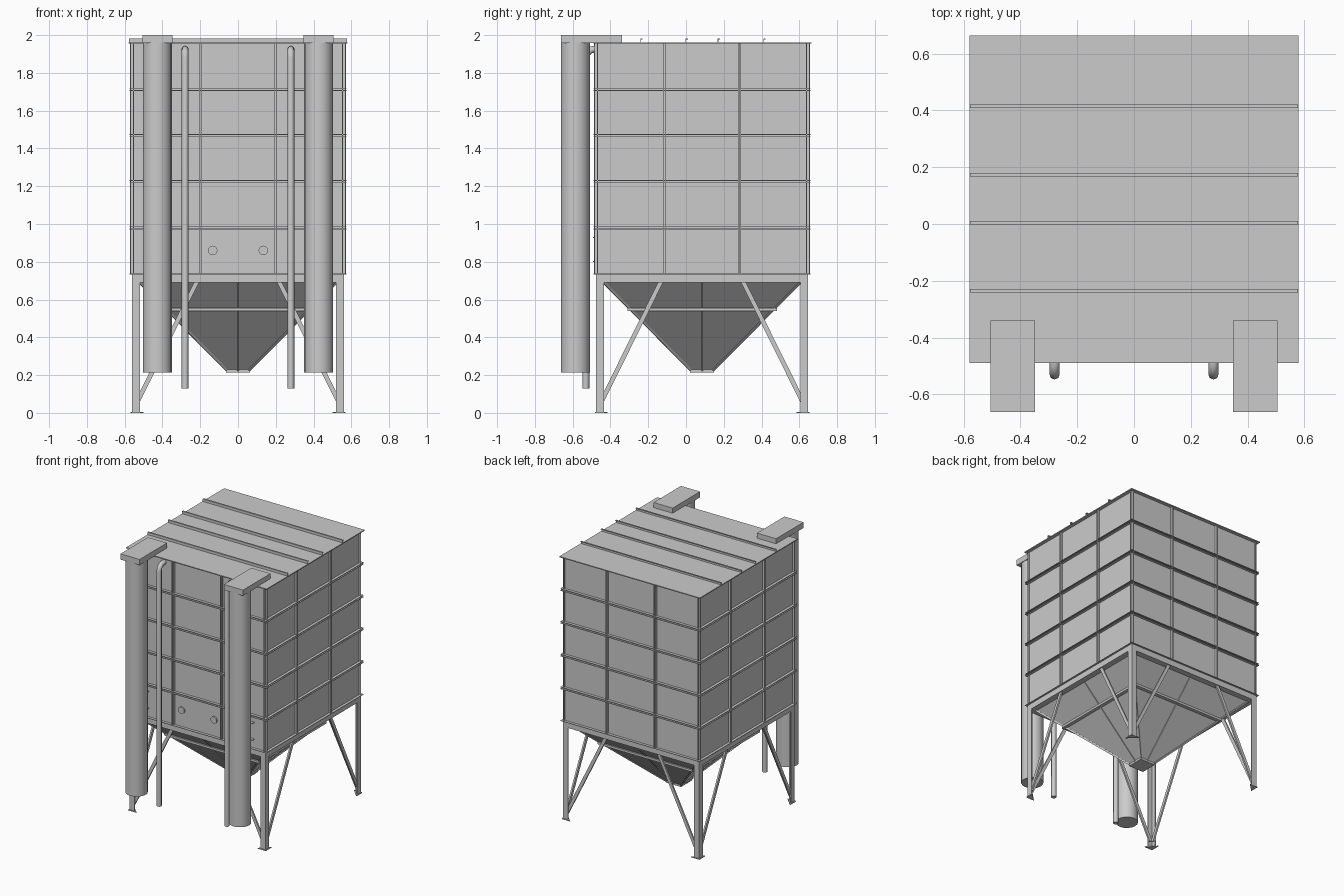
import bpy, bmesh, math
from mathutils import Matrix, Vector

if "Cube" in bpy.data.objects:
    bpy.data.objects.remove(bpy.data.objects["Cube"])

YC = 0.085                                   # bin centre in y
SPIN = [Matrix.Translation((0, YC, 0)) @ Matrix.Rotation(k * math.pi / 2, 4, 'Z') for k in range(4)]
ONE = [Matrix.Identity(4)]


def finish(name, bm):
    bmesh.ops.recalc_face_normals(bm, faces=bm.faces)
    me = bpy.data.meshes.new(name)
    bm.to_mesh(me)
    bm.free()
    ob = bpy.data.objects.new(name, me)
    bpy.context.collection.objects.link(ob)
    return ob


def boxes(name, items, mats=ONE):
    """One object from boxes (x0,x1,y0,y1,z0,z1), repeated by each matrix."""
    bm = bmesh.new()
    for M in mats:
        for x0, x1, y0, y1, z0, z1 in items:
            m = M @ Matrix.Translation(((x0 + x1) / 2, (y0 + y1) / 2, (z0 + z1) / 2))
            m = m @ Matrix.Diagonal((x1 - x0, y1 - y0, z1 - z0, 1))
            bmesh.ops.create_cube(bm, size=1, matrix=m)
    return finish(name, bm)


def bars(name, segs, w, d, mats=SPIN):
    """Rectangular bars between point pairs, repeated by each matrix."""
    bm = bmesh.new()
    for M in mats:
        for a, b in segs:
            a, b = Vector(a), Vector(b)
            ax = (b - a).normalized()
            side = ax.cross(Vector((0, 1, 0))).normalized()
            if side.length < 0.5:
                side = Vector((1, 0, 0))
            up = side.cross(ax)
            R = Matrix((side * w, up * d, ax * (b - a).length)).transposed().to_4x4()
            bmesh.ops.create_cube(bm, size=1, matrix=M @ Matrix.Translation((a + b) / 2) @ R)
    return finish(name, bm)


def smooth(ob):
    bpy.ops.object.select_all(action='DESELECT')
    ob.select_set(True)
    bpy.context.view_layer.objects.active = ob
    bpy.ops.object.shade_smooth_by_angle(angle=math.radians(35))


# bin walls and base frame
H = 0.555
boxes("bin_body", [(-H, H, -H, H, 0.73, 1.957)], SPIN[:1])
boxes("base_beam", [(-0.562, 0.562, -0.562, 0.562, 0.69, 0.735)], SPIN[:1])

# panel flanges: paired horizontal fins on every seam, then vertical fins
levels = [0.735 + i * 0.2445 for i in range(6)]
fins = []
for i, z in enumerate(levels):
    fins += [(-0.575, 0.575, -0.575, -H + 0.002, z + s - 0.002, z + s + 0.002)
             for s in ((-0.006, 0.006) if 0 < i < 5 else (0,))]
boxes("horizontal_flanges", fins, SPIN)
boxes("vertical_flanges", [(x + s - 0.002, x + s + 0.002, -0.571, -H + 0.002, 0.737, 1.956)
                           for x in (-0.2, 0.2) for s in (-0.005, 0.005)], SPIN)
boxes("corner_flanges", [(x - 0.002, x + 0.002, -0.569, -H + 0.002, 0.737, 1.956)
                         for x in (-0.553, 0.553)], SPIN)

# roof sheet with angle stiffeners
boxes("roof", [(-0.58, 0.58, -0.49, 0.665, 1.955, 1.962)])
ribs = []
for y in (-0.235, 0.004, 0.174, 0.415):
    ribs += [(-0.578, 0.578, y - 0.006, y - 0.003, 1.96, 1.981),
             (-0.578, 0.578, y - 0.006, y + 0.006, 1.978, 1.981)]
boxes("roof_stiffeners", ribs)

# hopper: inverted pyramid with outlet
TOP, BOT, ZT, ZB = 0.52, 0.06, 0.692, 0.228
bm = bmesh.new()
rings = [[bm.verts.new((sx * h, YC + sy * h, z)) for sx, sy in ((-1, -1), (1, -1), (1, 1), (-1, 1))]
         for h, z in ((TOP, ZT), (BOT, ZB))]
for i in range(4):
    j = (i + 1) % 4
    bm.faces.new((rings[0][i], rings[0][j], rings[1][j], rings[1][i]))
bm.faces.new(rings[0])
bm.faces.new(rings[1])
finish("hopper", bm)
boxes("hopper_outlet", [(-0.063, 0.063, -0.063, 0.063, 0.215, 0.235)], SPIN[:1])
boxes("hopper_band", [(-0.39, 0.39, -0.396, -0.365, 0.54, 0.556)], SPIN)
bars("hopper_ribs", [((0, -TOP, ZT), (0, -BOT, ZB))], 0.008, 0.014)
bars("hopper_corner_strips", [((-TOP, -TOP, ZT), (-BOT, -BOT, ZB))], 0.012, 0.012)

# angle-section legs with feet
boxes("legs", [(-0.562, -0.52, -0.562, -0.556, 0, 0.735),
               (-0.562, -0.556, -0.562, -0.52, 0, 0.735)], SPIN)
bm = bmesh.new()
for M in SPIN:
    lo, hi = [[bm.verts.new(M @ Vector((x, y, z))) for x, y in
               ((-0.568, -0.568), (-0.50, -0.568), (-0.568, -0.50))] for z in (0, 0.006)]
    bm.faces.new(lo)
    bm.faces.new(hi)
    for i in range(3):
        j = (i + 1) % 3
        bm.faces.new((lo[i], lo[j], hi[j], hi[i]))
finish("feet", bm)

# diagonal braces, two on each side
bars("braces", [((s * 0.537, -0.548, 0.05), (s * 0.215, -0.548, 0.70)) for s in (-1, 1)], 0.024, 0.012)

# elevator tubes with top housings, and bent pipes
for s, side in ((-1, "left"), (1, "right")):
    bm = bmesh.new()
    bmesh.ops.create_cone(bm, cap_ends=True, segments=16, radius1=0.077, radius2=0.077, depth=1.745,
                          matrix=Matrix.Translation((s * 0.427, -0.586, 1.0875)))
    smooth(finish(side + "_elevator_tube", bm))
    boxes(side + "_tube_housing", [(s * 0.427 - 0.079, s * 0.427 + 0.079, -0.663, -0.34, 1.957, 2.0)])

    cu = bpy.data.curves.new(side + "_pipe", 'CURVE')
    cu.dimensions = '3D'
    cu.bevel_depth, cu.bevel_resolution, cu.use_fill_caps = 0.018, 2, True
    arc = [(-0.485 - 0.045 * math.cos(a), 1.88 + 0.045 * math.sin(a))
           for a in [math.pi / 2 * i / 5 for i in range(6)]]
    path = [(-0.53, 0.13)] + arc + [(-0.46, 1.925)]
    sp = cu.splines.new('POLY')
    sp.points.add(len(path) - 1)
    for p, (y, z) in zip(sp.points, path):
        p.co = (s * 0.28, y, z, 1)
    ob = bpy.data.objects.new(side + "_pipe", cu)
    bpy.context.collection.objects.link(ob)

    # round sight glass on the front wall
    bm = bmesh.new()
    bmesh.ops.create_cone(bm, cap_ends=True, segments=20, radius1=0.025, radius2=0.025, depth=0.012,
                          matrix=Matrix.Translation((s * 0.134, YC - H - 0.003, 0.86))
                          @ Matrix.Rotation(math.pi / 2, 4, 'X'))
    smooth(finish(side + "_sight_glass", bm))

    # small ledges behind the tube
    x = s * 0.435
    boxes(side + "_tube_ledges", [(x - 0.03, x + 0.03, -0.492, -0.468, z, z + 0.005) for z in (0.80, 0.925)])
